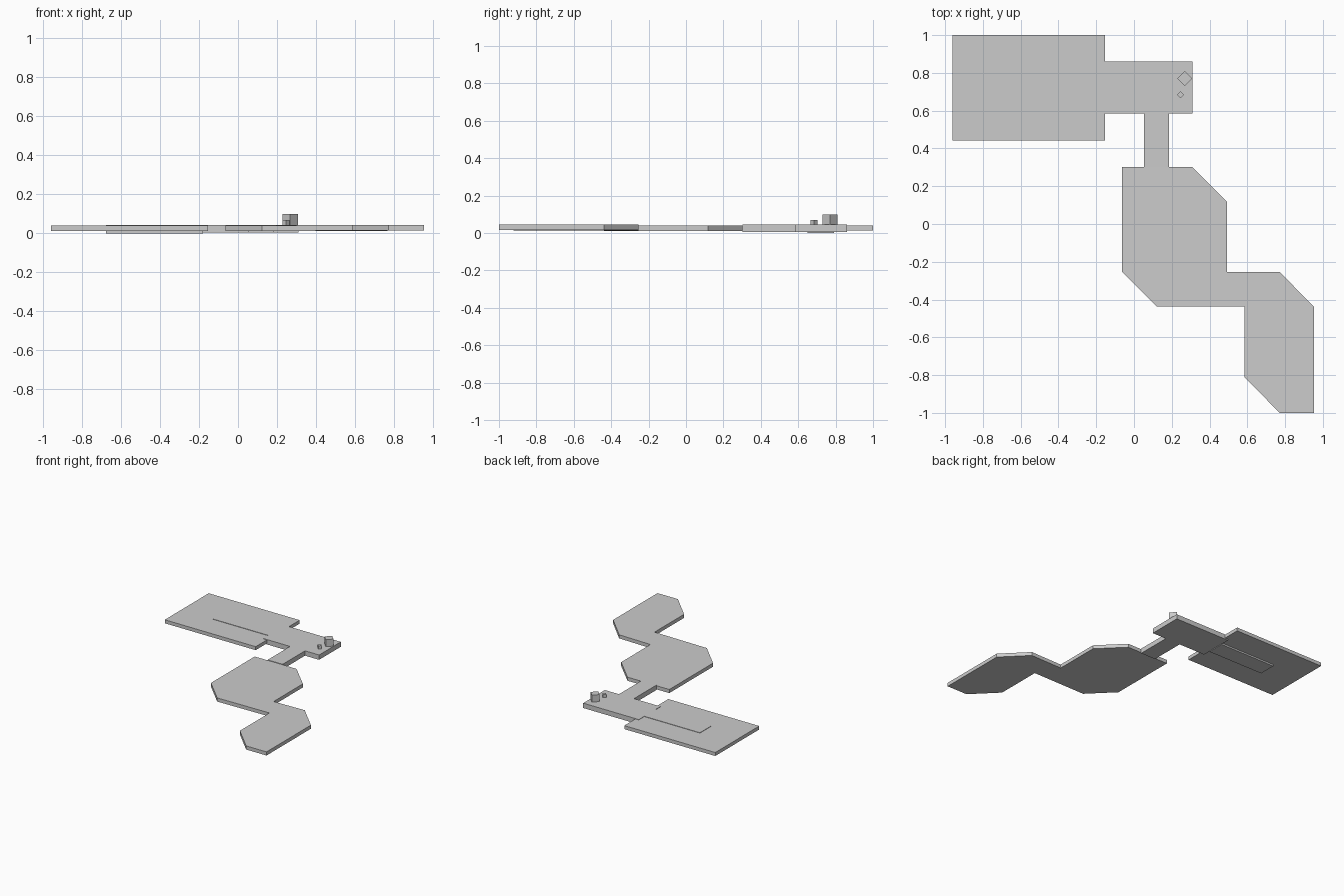
import bpy, math

if "Cube" in bpy.data.objects:
    bpy.data.objects.remove(bpy.data.objects["Cube"])


def prism(name, outline, z0, z1, lift=None):
    """Extrude a counter-clockwise outline; lift(x, y) shifts heights slightly."""
    n = len(outline)
    off = [lift(x, y) if lift else 0 for x, y in outline]
    verts = [(x, y, z0 + o) for (x, y), o in zip(outline, off)]
    verts += [(x, y, z1 + o) for (x, y), o in zip(outline, off)]
    faces = [tuple(reversed(range(n))), tuple(range(n, 2 * n))]
    faces += [(i, (i + 1) % n, n + (i + 1) % n, n + i) for i in range(n)]
    mesh = bpy.data.meshes.new(name)
    mesh.from_pydata(verts, [], faces)
    mesh.update()
    obj = bpy.data.objects.new(name, mesh)
    bpy.context.collection.objects.link(obj)
    return obj


def slab(name, x0, x1, y0, y1, z0, z1):
    return prism(name, [(x0, y0), (x1, y0), (x1, y1), (x0, y1)], z0, z1)


def crate(name, x, y, r, z0, z1):
    pts = [(x + r * math.cos(i * math.pi / 2), y + r * math.sin(i * math.pi / 2))
           for i in range(4)]
    return prism(name, pts, z0, z1)


# Large hall floor with a thin strip running through it
slab("hall_floor", -0.96, -0.153, 0.443, 1.0, 0.013, 0.041)
slab("hall_strip", -0.677, -0.18, 0.65, 0.79, 0.0, 0.044)

# Landing and the narrow corridor leading from it
slab("landing_floor", -0.183, 0.31, 0.585, 0.86, 0.005, 0.044)
slab("corridor_floor", 0.052, 0.185, 0.302, 0.586, 0.005, 0.044)

# Two chamfered rooms joined in one outline, the outer one slightly higher
rooms = [(-0.063, 0.302), (-0.063, -0.253), (0.122, -0.438), (0.586, -0.438),
         (0.586, -0.813), (0.772, -1.0), (0.953, -1.0), (0.953, -0.438),
         (0.770, -0.253), (0.493, -0.253), (0.493, 0.118), (0.308, 0.302)]
prism("room_floors", rooms, 0.011, 0.04,
      lambda x, y: 0.004 if x > 0.5 else 0)

# Turned crates on the landing
crate("large_crate", 0.268, 0.77, 0.04, 0.044, 0.1)
crate("small_crate", 0.246, 0.684, 0.018, 0.044, 0.069)
